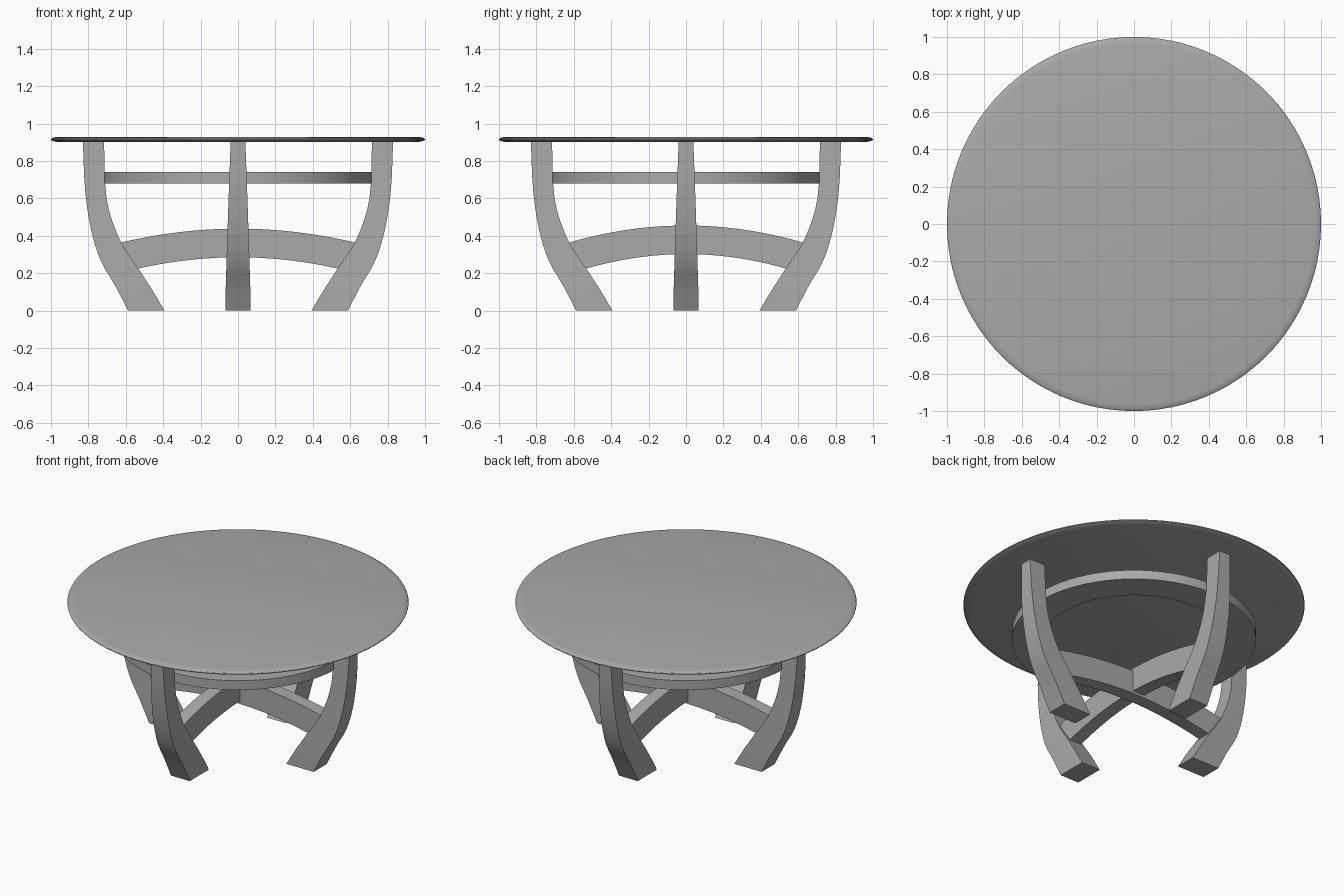
import bpy, bmesh, math
from mathutils import Matrix

cube = bpy.data.objects.get("Cube")
if cube:
    bpy.data.objects.remove(cube, do_unlink=True)

grey = bpy.data.materials.new("plain_grey")
grey.use_nodes = True
grey.diffuse_color = (0.4, 0.4, 0.4, 1)
grey.node_tree.nodes["Principled BSDF"].inputs["Base Color"].default_value = (0.4, 0.4, 0.4, 1)


def finish(name, bm, angle=30):
    bmesh.ops.recalc_face_normals(bm, faces=bm.faces)
    mesh = bpy.data.meshes.new(name)
    bm.to_mesh(mesh)
    bm.free()
    mesh.materials.append(grey)
    obj = bpy.data.objects.new(name, mesh)
    bpy.context.collection.objects.link(obj)
    bpy.ops.object.select_all(action='DESELECT')
    obj.select_set(True)
    bpy.context.view_layer.objects.active = obj
    bpy.ops.object.shade_smooth_by_angle(angle=math.radians(angle))
    return obj


def lathe(name, profile, closed, steps=96):
    """Spin a radius/height profile about the z axis."""
    bm = bmesh.new()
    verts = [bm.verts.new((r, 0, z)) for r, z in profile]
    edges = [bm.edges.new(pair) for pair in zip(verts, verts[1:])]
    if closed:
        edges.append(bm.edges.new((verts[-1], verts[0])))
    bmesh.ops.spin(bm, geom=verts + edges, axis=(0, 0, 1), cent=(0, 0, 0),
                   angle=math.tau, steps=steps, use_duplicate=False)
    bmesh.ops.remove_doubles(bm, verts=bm.verts, dist=0.0005)
    return finish(name, bm)


def loft(name, sections, turn):
    """Skin four-cornered sections, cap both ends and turn about z."""
    bm = bmesh.new()
    rings = [[bm.verts.new(p) for p in s] for s in sections]
    for a, b in zip(rings, rings[1:]):
        for i in range(4):
            j = (i + 1) % 4
            bm.faces.new((a[i], a[j], b[j], b[i]))
    bm.faces.new(rings[0])
    bm.faces.new(rings[-1])
    bm.transform(Matrix.Rotation(turn, 4, 'Z'))
    return finish(name, bm)


def curve(points, t):
    """Catmull-Rom point on a list of 2D points, t from 0 to 1."""
    n = len(points) - 1
    i = min(int(t * n), n - 1)
    u = t * n - i
    p0, p1, p2, p3 = (points[min(max(k, 0), n)] for k in range(i - 1, i + 3))
    return [0.5 * (2 * b + (c - a) * u + (2 * a - 5 * b + 4 * c - d) * u * u
                   + (3 * b - a - 3 * c + d) * u ** 3)
            for a, b, c, d in zip(p0, p1, p2, p3)]


# Round top with a softened rim
lathe("table_top", [(0, 0.902), (0.965, 0.902), (0.988, 0.906), (0.998, 0.911), (1, 0.915),
                    (0.998, 0.919), (0.988, 0.925), (0.965, 0.929), (0, 0.929)], False)

# Flat ring held between the legs
lathe("support_ring", [(0.525, 0.68), (0.715, 0.68), (0.715, 0.74), (0.525, 0.74)], True)

# Four curved legs, wider at the foot
outer = [(0.588, 0), (0.655, 0.13), (0.735, 0.27), (0.787, 0.44), (0.818, 0.65), (0.829, 0.904)]
inner = [(0.393, 0), (0.465, 0.12), (0.54, 0.235), (0.635, 0.385), (0.703, 0.6), (0.716, 0.904)]
STEPS = 20
leg = []
for k in range(STEPS + 1):
    (xo, zo), (xi, zi) = curve(outer, k / STEPS), curve(inner, k / STEPS)
    w = 0.067 - 0.027 * min(1, max(0, (zo + zi) / 2 - 0.08) / 0.8)
    leg.append([(xo, -w, zo), (xo, w, zo), (xi, w, zi), (xi, -w, zi)])
for k, side in enumerate(("left", "back", "right", "front")):
    loft(side + "_leg", leg, k * math.pi / 2)


# Two arched braces crossing in the middle
def brace(name, rise, turn, half=0.042):
    sections = []
    for k in range(STEPS + 1):
        s = 2 * k / STEPS - 1
        top = 0.365 + rise * (1 - (s / 0.97) ** 2)
        low = 0.225 + (rise - 0.013) * (1 - (s / 0.92) ** 2)
        xt, xl = 0.64 * s, 0.58 * s
        sections.append([(xt, -half, top), (xt, half, top), (xl, half, low), (xl, -half, low)])
    loft(name, sections, turn)


brace("side_brace", 0.073, 0)
brace("front_to_back_brace", 0.09, math.pi / 2)
